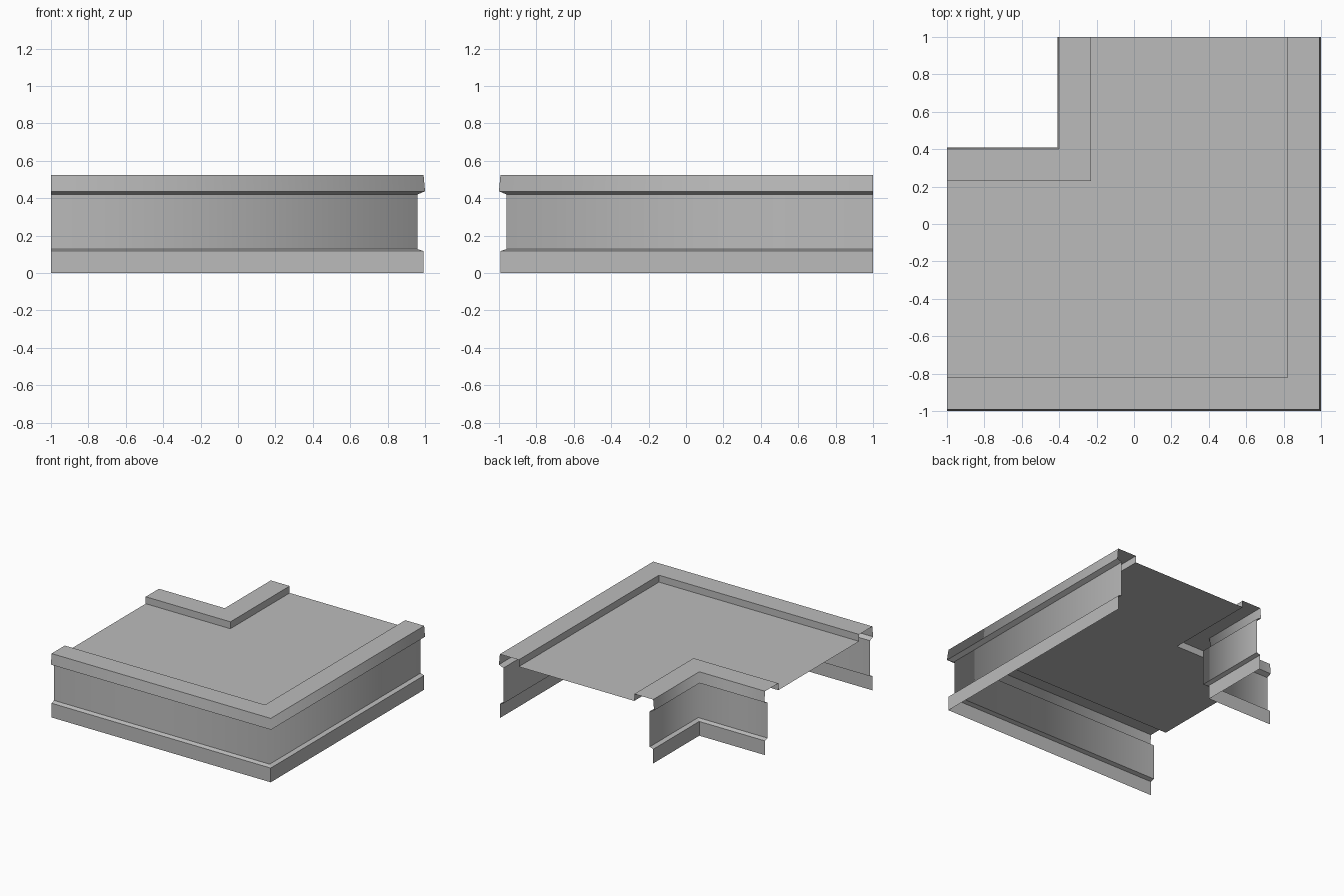
import bpy
import bmesh

cube = bpy.data.objects.get("Cube")
if cube:
    bpy.data.objects.remove(cube, do_unlink=True)

grey = bpy.data.materials.new("plain grey")
grey.use_nodes = True
colour = (0.5, 0.5, 0.5, 1)
grey.diffuse_color = colour
grey.node_tree.nodes["Principled BSDF"].inputs["Base Color"].default_value = colour

DECK_Z = 0.468
CAP_WIDTH = 0.18

# Moulding section from the foot up: (inset from the outer edge, height)
SECTION = [
    (0.008, 0.0), (0.008, 0.117), (0.04, 0.128),    # base band and ledge
    (0.04, 0.42), (0.0, 0.437),                     # wall and flare
    (0.008, 0.525), (CAP_WIDTH, 0.525),             # cap face and top
    (CAP_WIDTH, DECK_Z),                            # drop to the deck
]
ROUNDED_STRIPS = (2, 4)   # wall and cap face shade softly round the corner


def corner_sweep(name, section, flip=False, rounded=()):
    """Sweep (k, z) points along an L that turns at (k, -k)."""
    bm = bmesh.new()
    rows = [[bm.verts.new(p) for p in ((-1, -k, z), (k, -k, z), (k, 1, z))]
            for k, z in section]
    soft = []
    for i, (low, high) in enumerate(zip(rows, rows[1:])):
        for j in range(2):
            quad = [low[j], low[j + 1], high[j + 1], high[j]]
            face = bm.faces.new(quad[::-1] if flip else quad)
            face.smooth = True
        if i in rounded:
            soft.append(bm.edges.get((low[1], high[1])))
    for edge in bm.edges:
        edge.smooth = edge in soft
    mesh = bpy.data.meshes.new(name)
    bm.to_mesh(mesh)
    bm.free()
    mesh.materials.append(grey)
    obj = bpy.data.objects.new(name, mesh)
    bpy.context.collection.objects.link(obj)
    return obj


# Long parapet round the outer corner
OUTER, INNER = 1.0, -0.41
corner_sweep("outer_parapet", [(OUTER - d, z) for d, z in SECTION],
             rounded=ROUNDED_STRIPS)

# Short parapet round the notch, facing the other way
corner_sweep("notch_parapet", [(INNER + d, z) for d, z in SECTION],
             flip=True, rounded=ROUNDED_STRIPS)

# Thin L-shaped deck between the two caps
corner_sweep("deck", [(OUTER - CAP_WIDTH, DECK_Z), (INNER + CAP_WIDTH, DECK_Z)])
